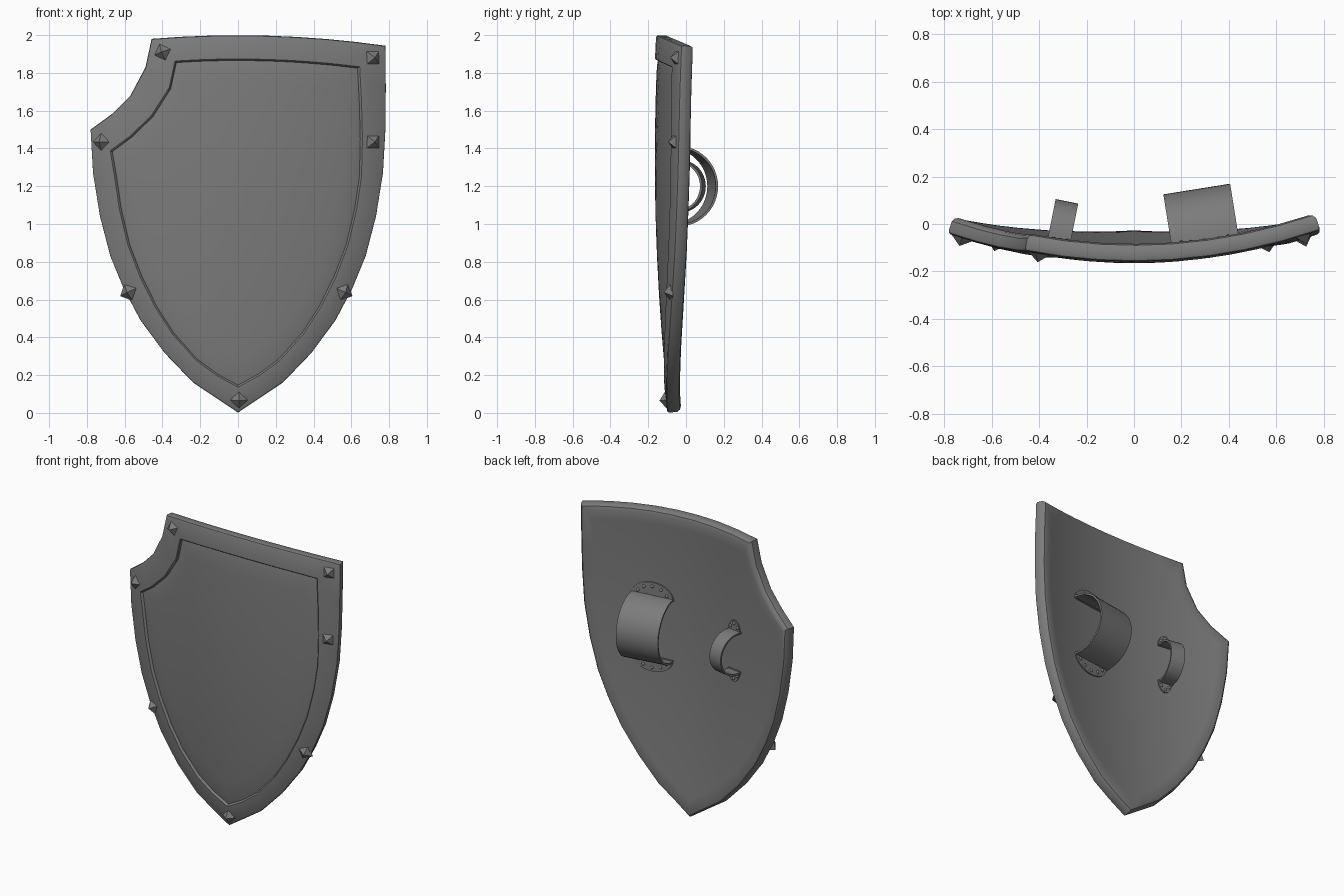
import bpy, bmesh, math
from mathutils import Vector, Matrix

cube = bpy.data.objects.get("Cube")
if cube:
    bpy.data.objects.remove(cube)

steel = bpy.data.materials.new("dark_grey_steel")
steel.use_nodes = True
GREY = (0.2, 0.2, 0.2, 1)
steel.diffuse_color = GREY
steel.node_tree.nodes["Principled BSDF"].inputs["Base Color"].default_value = GREY

THICK = 0.076


def front_y(x, z):
    """Curved front sheet of the shield."""
    return -0.176 + 0.22 * x * x + 0.042 * (z - 1.35) ** 2


def inward(x, z):
    return Vector((-0.44 * x, 1, -0.084 * (z - 1.35))).normalized()


def on_sheet(p, depth):
    x, z = p
    return Vector((x, front_y(x, z), z)) + depth * inward(x, z)


def on_back(x, z, lift=0.0):
    return Vector((x, front_y(x, z) + THICK + lift, z))


def finish(name, bm, angle=35):
    bmesh.ops.recalc_face_normals(bm, faces=bm.faces)
    mesh = bpy.data.meshes.new(name)
    bm.to_mesh(mesh)
    bm.free()
    mesh.materials.append(steel)
    obj = bpy.data.objects.new(name, mesh)
    bpy.context.collection.objects.link(obj)
    if angle:
        bpy.ops.object.select_all(action='DESELECT')
        obj.select_set(True)
        bpy.context.view_layer.objects.active = obj
        bpy.ops.object.shade_smooth_by_angle(angle=math.radians(angle))
    return obj


def bridge(bm, a, b, closed=True):
    n = len(a)
    for i in range(n if closed else n - 1):
        j = (i + 1) % n
        bm.faces.new((a[i], a[j], b[j], b[i]))


# Outline as pairs: outer x, z and inner x, z of the rim
side = [(0, 0, 0, .14), (.12, .08, .11, .2), (.24, .16, .22, .28),
        (.39, .315, .345, .42), (.52, .49, .435, .56), (.61, .66, .515, .72),
        (.68, .83, .58, .89), (.735, 1.04, .625, 1.08), (.772, 1.27, .65, 1.25)]
right_top = [(.785, 1.5, .655, 1.45), (.787, 1.72, .65, 1.64)]
notch = [(-.493, 1.83, -.36, 1.72), (-.573, 1.68, -.456, 1.57),
         (-.668, 1.585, -.57, 1.46), (-.785, 1.5, -.673, 1.385)]
top = []
for i in range(9):
    t = i / 8
    xo, xi = .785 - 1.245 * t, .64 - .97 * t
    top.append((xo, 2 - .09 * xo * xo, xi, 1.87 - .1 * xi * xi))
left = [(-a, b, -c, d) for a, b, c, d in reversed(side[1:])]
outline = side + right_top + top + notch + left
middle = Vector((0, 1.1))


def contour(blend, scale=1.0):
    """Outline between outer (0) and inner (1) rim edge, shrunk to the middle."""
    pts = []
    for a, b, c, d in outline:
        p = Vector((a, b)).lerp(Vector((c, d)), blend)
        pts.append(middle + (p - middle) * scale)
    return pts


# Shield body: rings from the back centre, round the rim, to the panel centre
rings = [(0, s, THICK) for s in (.15, .35, .55, .75, .9)]
rings += [(.2, 1, THICK), (.07, 1, THICK - .007), (0, 1, THICK - .022),
          (0, 1, .014), (.03, 1, .004), (.1, 1, 0),
          (.97, 1, 0), (1, 1, .004), (1, .995, .016), (1, .96, .012)]
rings += [(1, s, .011) for s in (.85, .7, .5, .3, .12)]
bm = bmesh.new()
loops = [[bm.verts.new(on_sheet(p, d)) for p in contour(b, s)] for b, s, d in rings]
for a, b in zip(loops, loops[1:]):
    bridge(bm, a, b)
for loop, depth in ((loops[0], THICK), (loops[-1], .011)):
    hub = bm.verts.new(on_sheet(middle, depth))
    for i in range(len(loop)):
        bm.faces.new((loop[i - 1], loop[i], hub))
finish("shield_body", bm)

# Pyramid studs round the rim: x, z, turn in degrees
studs = [(-.4, 1.91, 20), (.715, 1.88, 45), (-.725, 1.435, 0), (.715, 1.435, 45),
         (-.58, .64, 25), (.562, .64, -25), (.005, .068, 0)]
for n, (x, z, turn) in enumerate(studs):
    bm = bmesh.new()
    bmesh.ops.create_cone(bm, cap_ends=True, segments=4, radius1=.052, radius2=0, depth=.04)
    out = -inward(x, z)
    rot = out.to_track_quat('Z', 'Y').to_matrix().to_4x4()
    place = Matrix.Translation(on_sheet((x, z), 0) + out * .014)
    bm.transform(place @ rot @ Matrix.Rotation(math.radians(turn), 4, 'Z'))
    finish(f"rim_stud_{n}", bm, 0)


def strap(name, centre, slope, radius, width, tab, rivets):
    """Arched strap with a riveted rounded tab at each foot."""
    cx, cy = centre
    cz = 1.2
    across = Vector((1, slope, 0)).normalized()
    out = Vector((-slope, 1, 0)).normalized()
    # Arched band
    steps = 24
    path = [(-1, -.05)] + [(-math.cos(math.pi * i / steps), radius * math.sin(math.pi * i / steps))
                           for i in range(steps + 1)] + [(1, -.05)]
    bm = bmesh.new()
    rows = []
    for shrink, s in ((0, -1), (0, 1), (.012, 1), (.012, -1)):
        row = []
        for u, h in path:
            k = 1 - shrink / radius
            pos = Vector((cx, cy, cz + u * radius * k)) + out * (h * k if h > 0 else h)
            row.append(bm.verts.new(pos + across * s * width / 2))
        rows.append(row)
    for i in range(4):
        bridge(bm, rows[i], rows[(i + 1) % 4], closed=False)
    for end in (0, -1):
        bm.faces.new([r[end] for r in rows])
    finish(name + "_band", bm)

    for label, sign in (("upper", 1), ("lower", -1)):
        # Rounded tab lying on the back sheet
        foot = cz + sign * (radius - .015)
        shape = [(math.cos(math.pi * i / 16) * width / 2, math.sin(math.pi * i / 16) * tab)
                 for i in range(17)]
        bm = bmesh.new()
        low, high = [[bm.verts.new(on_back(cx + u, foot + sign * v, lift)) for u, v in shape]
                     for lift in (-.01, .01)]
        bridge(bm, low, high)
        bm.faces.new(low)
        bm.faces.new(high)
        finish(f"{name}_{label}_tab", bm)
        # Rivets following the tab edge
        bm = bmesh.new()
        for i in range(rivets):
            a = math.pi * (i + .75) / (rivets + .5)
            u, v = math.cos(a) * width * .38, math.sin(a) * tab * .74
            spot = on_back(cx + u, foot + sign * v, .01)
            bmesh.ops.create_uvsphere(bm, u_segments=10, v_segments=6, radius=.011,
                                      matrix=Matrix.Translation(spot))
        finish(f"{name}_{label}_rivets", bm, 60)


strap("arm_strap", (.298, -.063), .16, .213, .285, .1, 5)
strap("hand_grip", (-.31, -.042), -.2, .14, .097, .08, 3)
